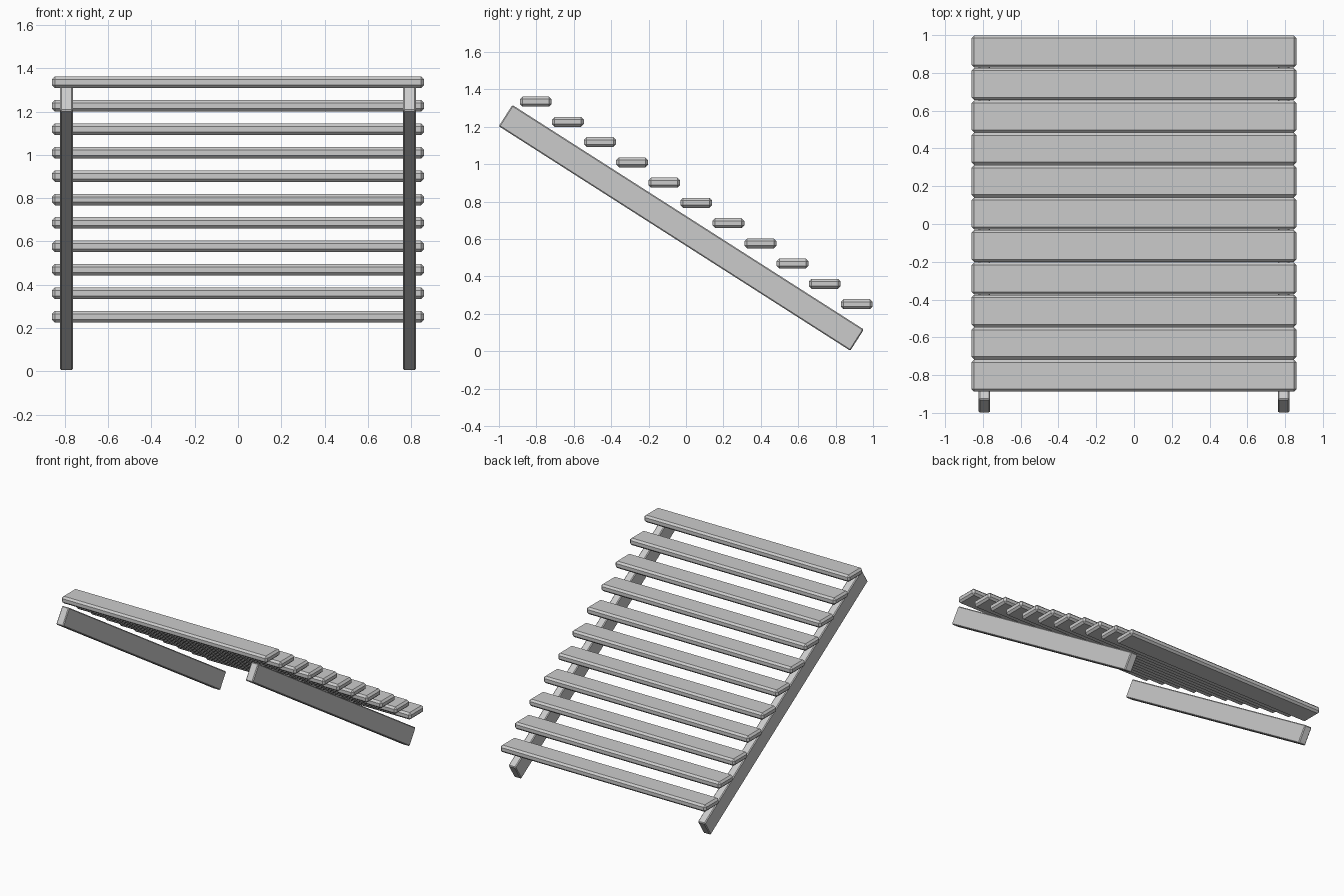
import bpy
import math

cube = bpy.data.objects.get("Cube")
if cube:
    bpy.data.objects.remove(cube, do_unlink=True)

grey = bpy.data.materials.new("plain grey")
grey.use_nodes = True
colour = (0.6, 0.6, 0.6, 1)
grey.diffuse_color = colour
grey.node_tree.nodes["Principled BSDF"].inputs["Base Color"].default_value = colour


def board(name, size, location, tilt=0.0, chamfer=0.012):
    """Chamfered plank, tilted about the x axis."""
    bpy.ops.mesh.primitive_cube_add(size=1, location=location)
    ob = bpy.context.object
    ob.name = name
    ob.scale = size
    bpy.ops.object.transform_apply(location=False, rotation=False, scale=True)
    ob.rotation_euler.x = tilt
    bevel = ob.modifiers.new("chamfer", "BEVEL")
    bevel.width = chamfer
    bevel.segments = 1
    ob.data.materials.append(grey)
    return ob


# Sloping side beams, high at the front and low at the back
for side, x in (("left", 0.792), ("right", -0.792)):
    board(side + "_stringer", (0.06, 2.23, 0.135), (x, -0.025, 0.66),
          -math.radians(32.57), 0.006)

# Level treads, evenly stepped down the slope
COUNT = 11
for i in range(COUNT):
    t = i / (COUNT - 1)
    y = -0.803 + 1.716 * t
    z = 1.335 - 1.083 * t
    board(f"tread_{i + 1}", (1.72, 0.17, 0.053), (0, y, z), chamfer=0.014)
